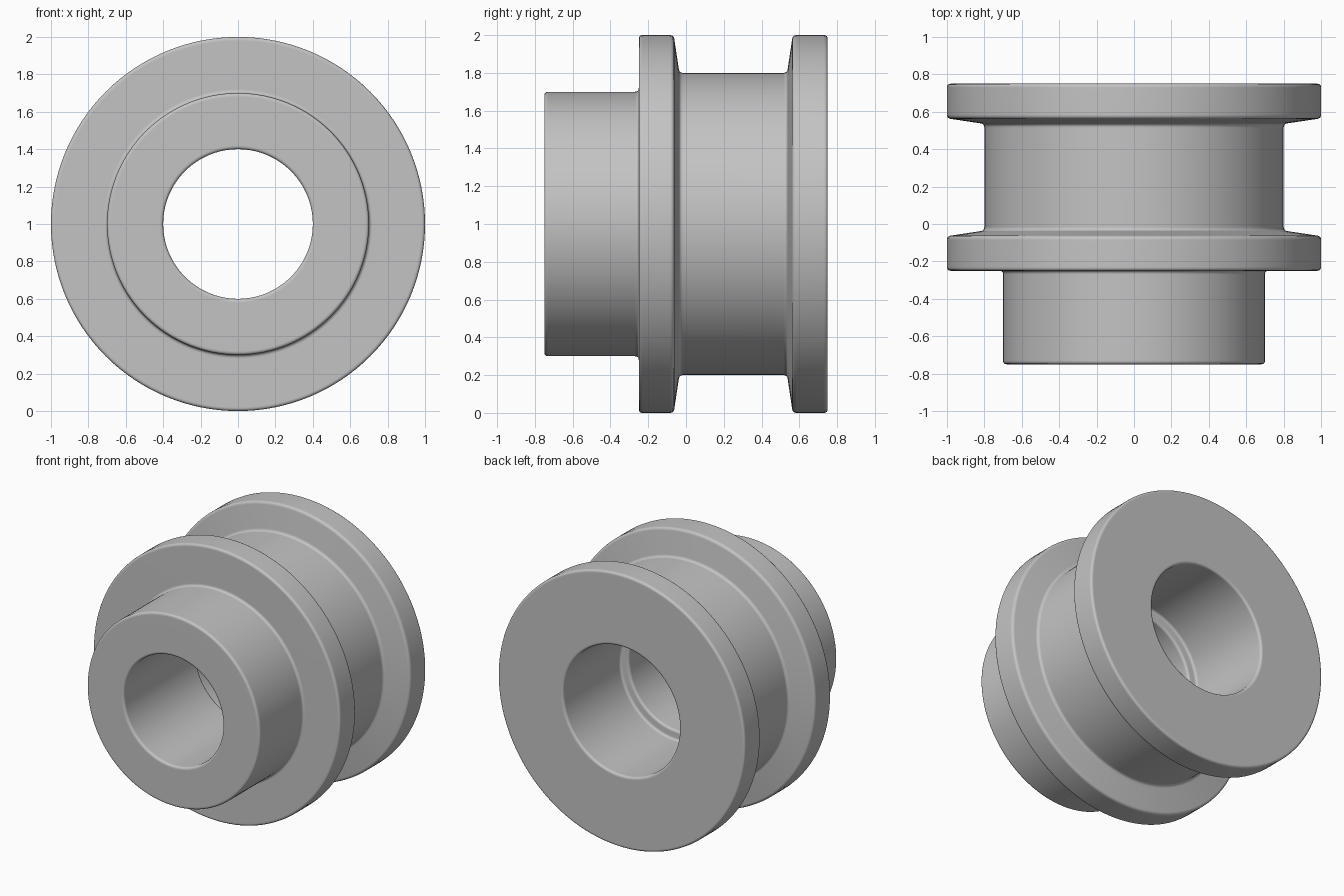
import bpy
import bmesh
from math import tau, radians
from mathutils import Vector, Matrix

SEGMENTS = 128
ROUND = 0.02
STEPS = 4

cube = bpy.data.objects.get("Cube")
if cube:
    bpy.data.objects.remove(cube, do_unlink=True)

grey = bpy.data.materials.new("plain_grey")
grey.use_nodes = True
colour = (0.55, 0.55, 0.55, 1)
grey.diffuse_color = colour
grey.node_tree.nodes["Principled BSDF"].inputs["Base Color"].default_value = colour


def rounded(points, size):
    """Replace every corner of a closed outline by a short curve."""
    result = []
    for i, corner in enumerate(points):
        start = corner + (points[i - 1] - corner).normalized() * size
        end = corner + (points[(i + 1) % len(points)] - corner).normalized() * size
        for k in range(STEPS + 1):
            t = k / STEPS
            result.append(start * (1 - t) ** 2 + corner * 2 * t * (1 - t) + end * t * t)
    return result


# Half section as (radius, y): hub, front flange, groove, rear flange, stepped bore
section = [Vector(p) for p in (
    (0.4, -0.75), (0.7, -0.75), (0.7, -0.25),
    (1.0, -0.25), (1.0, -0.065), (0.8, -0.035),
    (0.8, 0.535), (1.0, 0.565), (1.0, 0.75),
    (0.47, 0.75), (0.47, 0.09), (0.4, 0.09))]

# Turn the section around the y axis
bm = bmesh.new()
axis = Vector((0, 1, 0))
rings = []
outline = rounded(section, ROUND)
for s in range(SEGMENTS):
    turn = Matrix.Rotation(tau * s / SEGMENTS, 3, axis)
    rings.append([bm.verts.new(turn @ Vector((r, y, 0))) for r, y in outline])
for s, ring in enumerate(rings):
    after = rings[(s + 1) % SEGMENTS]
    for i in range(len(ring)):
        bm.faces.new((ring[i - 1], ring[i], after[i], after[i - 1]))
bmesh.ops.recalc_face_normals(bm, faces=bm.faces)

mesh = bpy.data.meshes.new("flanged_bushing")
bm.to_mesh(mesh)
bm.free()
mesh.materials.append(grey)
bushing = bpy.data.objects.new("flanged_bushing", mesh)
bushing.location.z = 1
bpy.context.collection.objects.link(bushing)

# Smooth rounds with flat end faces
bpy.ops.object.select_all(action="DESELECT")
bushing.select_set(True)
bpy.context.view_layer.objects.active = bushing
bpy.ops.object.shade_smooth_by_angle(angle=radians(40))
weighted = bushing.modifiers.new("even_normals", "WEIGHTED_NORMAL")
weighted.keep_sharp = True
